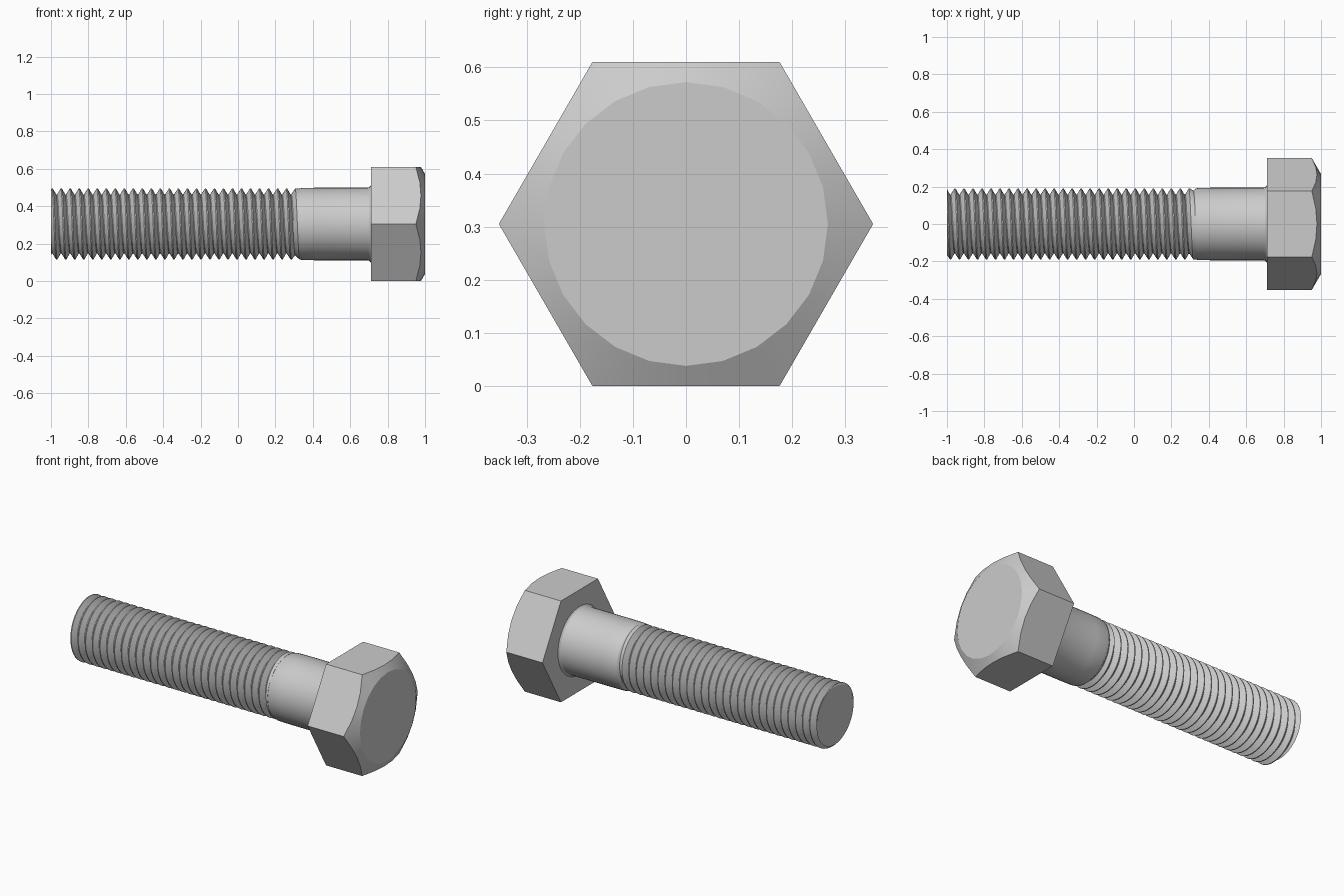
import bpy, bmesh
from math import sin, cos, tan, pi, radians

if "Cube" in bpy.data.objects:
    bpy.data.objects.remove(bpy.data.objects["Cube"])

CZ = 0.305            # height of the bolt axis
PITCH = 0.0482
CREST, ROOT = 0.190, 0.158
X0, X1 = -1.0, 0.33   # threaded length


def ring(xr, n):
    """One closed loop of points around the x axis; xr(angle) -> (x, radius)."""
    pts = []
    for i in range(n):
        a = 2 * pi * i / n
        x, r = xr(a)
        pts.append((x, r * cos(a), CZ + r * sin(a)))
    return pts


def finish(name, bm, angle=25):
    bmesh.ops.remove_doubles(bm, verts=bm.verts, dist=1e-5)
    bmesh.ops.recalc_face_normals(bm, faces=bm.faces)
    me = bpy.data.meshes.new(name)
    bm.to_mesh(me)
    bm.free()
    ob = bpy.data.objects.new(name, me)
    bpy.context.collection.objects.link(ob)
    bpy.ops.object.select_all(action='DESELECT')
    ob.select_set(True)
    bpy.context.view_layer.objects.active = ob
    bpy.ops.object.shade_smooth_by_angle(angle=radians(angle))
    return ob


def loft(name, rings):
    """Skin between rings and cap both ends."""
    bm = bmesh.new()
    loops = [[bm.verts.new(p) for p in r] for r in rings]
    n = len(loops[0])
    for a, b in zip(loops, loops[1:]):
        for i in range(n):
            j = (i + 1) % n
            bm.faces.new((a[i], a[j], b[j], b[i]))
    bm.faces.new(loops[0])
    bm.faces.new(loops[-1])
    return finish(name, bm)


# Hexagonal head with a conical 30 degree chamfer on the outer face
def hex_r(a):
    return 0.305 / cos((a % (pi / 3)) - pi / 6)


CAP_R = 0.267
loft("hex_head", [
    ring(lambda a: (0.71, hex_r(a)), 24),
    ring(lambda a: (1.0 - (hex_r(a) - CAP_R) * tan(radians(30)), hex_r(a)), 24),
    ring(lambda a: (1.0, CAP_R), 24)])

# Plain shank with a small fillet under the head
shank = [(0.33, 0.189), (0.345, 0.193), (0.42, 0.194), (0.692, 0.194),
         (0.702, 0.197), (0.712, 0.207)]
loft("shank", [ring(lambda a, p=p: p, 48) for p in shank])


# Right-hand helical thread: points follow the helix, clamped at both ends
PROFILE = [(0.0, ROOT), (0.42, CREST), (0.54, CREST), (0.92, ROOT), (1.0, ROOT)]
PHASE = X0 + 0.055 - 0.48 * PITCH - PITCH * 0.25   # crest near x = -0.945 on top


def thread_r(x, a):
    t = ((x - PHASE) / PITCH - a / (2 * pi)) % 1.0
    r = ROOT
    for (t0, r0), (t1, r1) in zip(PROFILE, PROFILE[1:]):
        if t0 <= t <= t1:
            r = r0 + (r1 - r0) * (t - t0) / (t1 - t0)
            break
    fade = min(1.0, max(0.0, (X1 - x) / 0.035))      # run-out into the shank
    return CREST + (r - CREST) * fade


def helix_ring(k, t):
    def xr(a):
        x = PHASE + PITCH * (k + t + a / (2 * pi))
        x = min(X1, max(X0, x))
        return x, thread_r(x, a)
    return xr


SEG = 48
turns = int((X1 - X0) / PITCH) + 3
rows = [(k, t) for k in range(-3, turns) for t, _ in PROFILE[:-1]]
bm = bmesh.new()
grid = [[bm.verts.new(p) for p in ring(helix_ring(k, t), SEG)] for k, t in rows]
per = len(PROFILE) - 1
for m in range(len(grid) - 1):
    for i in range(SEG):
        # the seam steps up one whole turn of the helix
        if i < SEG - 1:
            c, d = grid[m][i + 1], grid[m + 1][i + 1]
        elif m + per + 1 < len(grid):
            c, d = grid[m + per][0], grid[m + per + 1][0]
        else:
            continue
        bm.faces.new((grid[m][i], c, d, grid[m + 1][i]))
bmesh.ops.remove_doubles(bm, verts=bm.verts, dist=1e-5)
# Flat end caps
edges = [e for e in bm.edges if e.is_boundary]
bmesh.ops.holes_fill(bm, edges=edges, sides=0)
finish("threaded_rod", bm)
